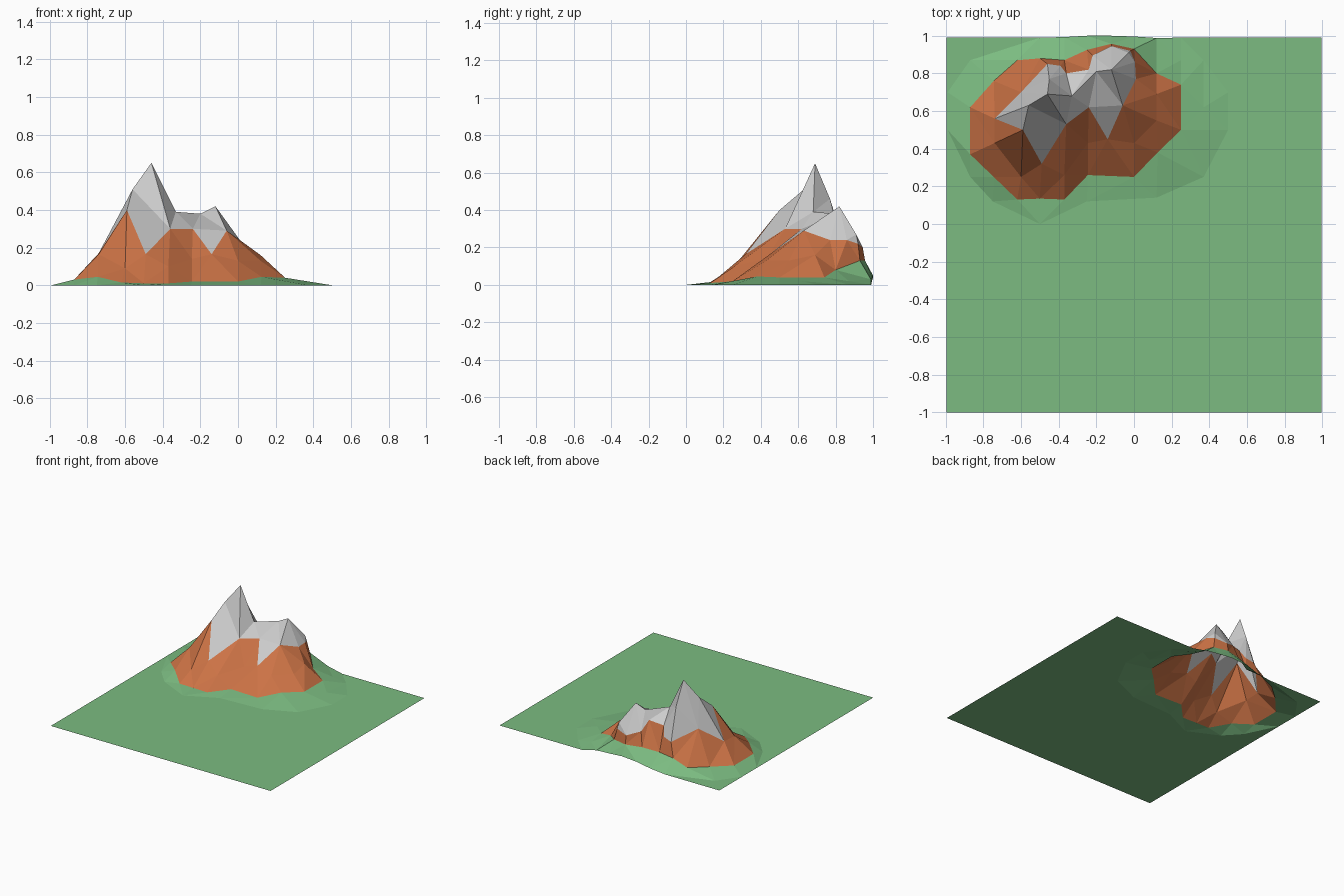
import bpy
from mathutils import Vector
from mathutils.geometry import delaunay_2d_cdt

# Edge of the land sheet, lifted a little behind the mountain
border = [(-.995, -1, 0), (.995, -1, 0), (.995, .99, 0), (.25, .99, 0), (.12, .988, .03),
          (0, .996, .04), (-.12, 1, .05), (-.25, 1, .04), (-.37, .993, .015),
          (-.5, .99, 0), (-.995, .99, 0)]

# Foot of the rock (brown outline)
rock_ring = [(-.87, .37, .03), (-.745, .25, .045), (-.62, .13, .015), (-.5, .135, .01),
             (-.37, .13, .01), (-.245, .26, .02), (0, .25, .02), (.125, .38, .045),
             (.25, .5, .04), (.25, .74, .04), (.12, .8, .08), (0, .93, .13),
             (-.12, .957, .13), (-.25, .925, .13), (-.37, .87, .1), (-.5, .88, .09),
             (-.62, .87, .04), (-.745, .76, .04), (-.87, .62, .03)]

# Lower limit of the grey summit (zigzag outline)
summit_ring = [(-.74, .56, .17), (-.59, .5, .4), (-.49, .32, .165), (-.36, .53, .3),
               (-.24, .62, .3), (-.14, .45, .165), (-.06, .63, .29), (.01, .77, .24),
               (.005, .86, .24), (-.02, .92, .22), (-.12, .945, .2), (-.22, .895, .24),
               (-.24, .82, .31), (-.36, .8, .29), (-.39, .84, .22), (-.46, .85, .2),
               (-.6, .7, .29)]

# Peaks and saddle, then rock shoulders, then foothills
peaks = [(-.46, .69, .65), (-.56, .63, .51), (-.45, .77, .46), (-.33, .68, .39),
         (-.2, .81, .38), (-.12, .82, .42), (-.03, .91, .27)]
shoulders = [(-.74, .43, .165), (-.6, .25, .09), (-.37, .26, .1), (-.245, .43, .14),
             (0, .43, .13), (.12, .55, .13), (.12, .69, .16)]
foothills = [(-.99, .5, 0), (-.87, .25, 0), (-.75, .12, 0), (-.5, 0, 0), (-.25, .12, 0),
             (.12, .14, 0), (.37, .25, 0), (.5, .5, 0), (.5, .7, 0), (.37, .87, 0),
             (.37, .62, .02), (.25, .87, .02), (-.87, .87, 0), (-.99, .7, 0)]

# Triangulate all the surveyed points, keeping the outlines as edges
points, faces = [], []
for ring in (border, rock_ring, summit_ring):
    faces.append(list(range(len(points), len(points) + len(ring))))
    points += ring
points += peaks + shoulders + foothills
flat, _, tris, origin, _, inside = delaunay_2d_cdt(
    [Vector(p[:2]) for p in points], [], faces, 1, 1e-5)
verts = [(v.x, v.y, points[o[0]][2] if o else 0) for v, o in zip(flat, origin)]


def add_part(name, level, color=None):
    """Make an object from the triangles enclosed by `level` outlines."""
    picked = [t for t, owners in zip(tris, inside) if len(owners) == level]
    used = sorted({i for t in picked for i in t})
    index = {v: k for k, v in enumerate(used)}
    mesh = bpy.data.meshes.new(name)
    mesh.from_pydata([verts[i] for i in used], [], [[index[i] for i in t] for t in picked])
    obj = bpy.data.objects.new(name, mesh)
    bpy.context.collection.objects.link(obj)
    if color:
        mat = bpy.data.materials.new(name + "_color")
        mat.diffuse_color = color
        mesh.materials.append(mat)


add_part("grass_land", 1, (.2, .5, .22, 1))
add_part("rock_slopes", 2, (.6, .17, .06, 1))
add_part("grey_summit", 3)
